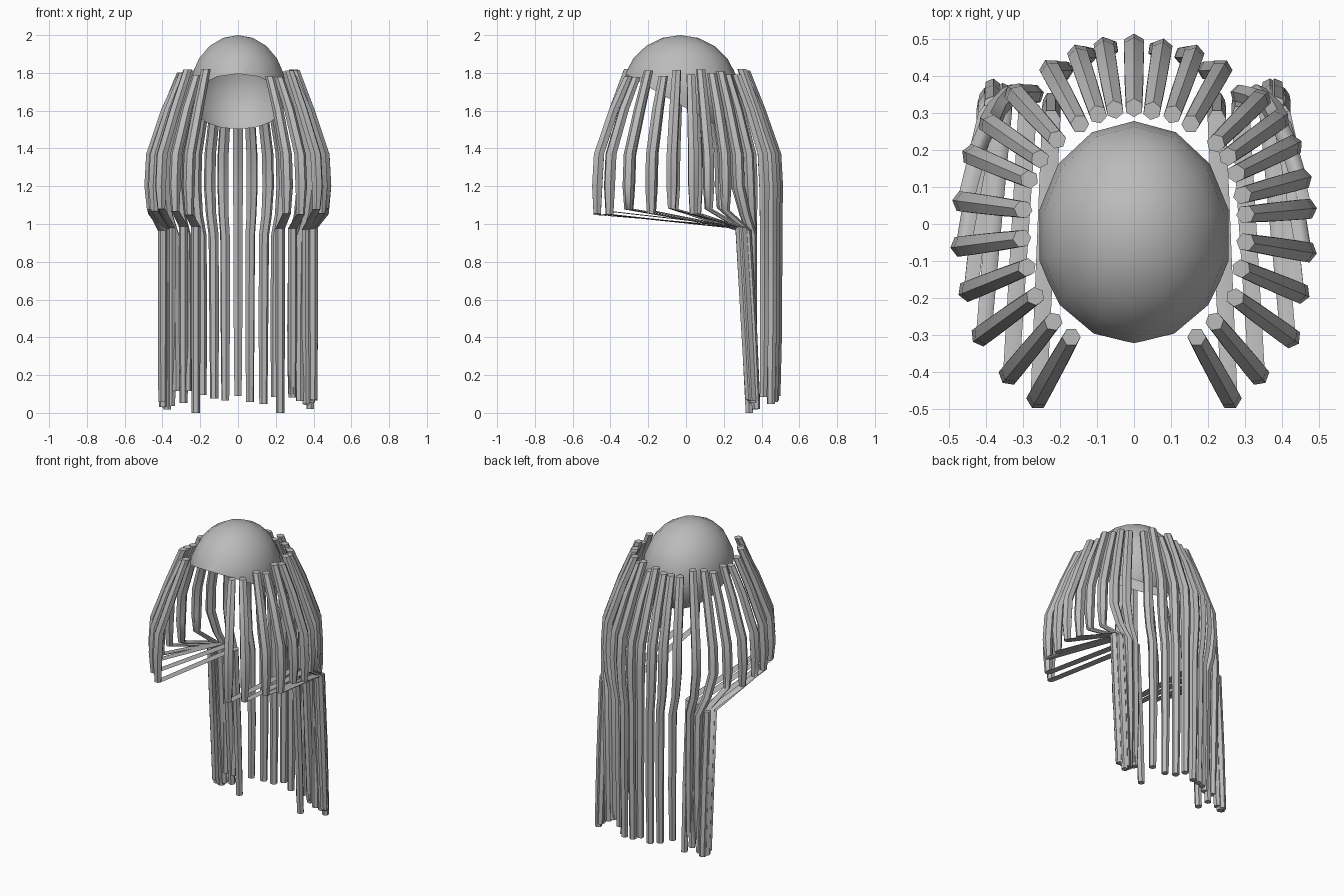
import bpy, bmesh, math, random
from mathutils import Vector

if "Cube" in bpy.data.objects:
    bpy.data.objects.remove(bpy.data.objects["Cube"])

random.seed(4)
grey = bpy.data.materials.new("hair grey")
grey.diffuse_color = (0.5, 0.5, 0.5, 1)
grey.use_nodes = True
grey.node_tree.nodes["Principled BSDF"].inputs["Base Color"].default_value = grey.diffuse_color


def finish(bm, name, angle):
    bmesh.ops.recalc_face_normals(bm, faces=bm.faces)
    mesh = bpy.data.meshes.new(name)
    bm.to_mesh(mesh)
    bm.free()
    mesh.materials.append(grey)
    ob = bpy.data.objects.new(name, mesh)
    bpy.context.collection.objects.link(ob)
    bpy.ops.object.select_all(action='DESELECT')
    ob.select_set(True)
    bpy.context.view_layer.objects.active = ob
    bpy.ops.object.shade_smooth_by_angle(angle=math.radians(angle))
    return ob


def strand(name, rings, facing, sides=6):
    """Loft level rings (x, y, z, radius) into a closed tube."""
    bm = bmesh.new()
    loops = []
    for x, y, z, r in rings:
        loops.append([bm.verts.new((x + r * math.cos(facing + i * math.tau / sides),
                                    y + r * math.sin(facing + i * math.tau / sides), z))
                      for i in range(sides)])
    for a, b in zip(loops, loops[1:]):
        for i in range(sides):
            j = (i + 1) % sides
            bm.faces.new((a[i], a[j], b[j], b[i]))
    bm.faces.new(loops[0])
    bm.faces.new(loops[-1])
    finish(bm, name, 50)


# scalp cap: half ellipsoid, cut low at the back and high over the forehead
bm = bmesh.new()
bmesh.ops.create_uvsphere(bm, u_segments=14, v_segments=10, radius=1)
for v in bm.verts:
    v.co = Vector((v.co.x * 0.262, v.co.y * 0.308 - 0.03, v.co.z * 0.30 + 1.70))
bmesh.ops.bisect_plane(bm, geom=bm.verts[:] + bm.edges[:] + bm.faces[:],
                       plane_co=(0, -0.33, 1.80), plane_no=(0, 0.30, 0.53),
                       clear_inner=True)
finish(bm, "scalp_cap", 60)

# widest point of each strand, seen from above
side_right = [(0.26, -0.47), (0.335, -0.405), (0.42, -0.305), (0.445, -0.185),
              (0.463, -0.075), (0.463, 0.04), (0.45, 0.12), (0.425, 0.21)]
side_left = [(-0.26, -0.47), (-0.335, -0.405), (-0.41, -0.30), (-0.445, -0.18),
             (-0.465, -0.06), (-0.46, 0.06), (-0.435, 0.185)]
back = [(0.39, 0.28), (0.34, 0.335), (0.235, 0.415), (0.16, 0.455), (0.075, 0.47),
        (0.0, 0.483), (-0.08, 0.475), (-0.15, 0.455), (-0.225, 0.415),
        (-0.32, 0.35), (-0.39, 0.27)]


def crown(x, y):
    """Upper part shared by all strands, from the scalp out to the widest point."""
    top = 1.80 + random.uniform(-0.025, 0.025)
    return [(0.65 * x, 0.65 * y, top, 0.025),
            (0.81 * x, 0.81 * y, 1.61, 0.029),
            (0.98 * x, 0.98 * y, 1.37, 0.031),
            (x, y, 1.20, 0.031)]


# side strands: hang beside the face, sweep back flat, then fall behind
for label, points in (("right", side_right), ("left", side_left)):
    for n, (x, y) in enumerate(points):
        low_x, low_y = 0.86 * x, 0.285 + 0.012 * (n % 4)
        bend = 1.065 + random.uniform(-0.02, 0.02)
        rings = crown(x, y) + [
            (0.99 * x, y, bend, 0.022),
            (low_x, low_y, 0.975 + random.uniform(-0.01, 0.015), 0.025),
            (low_x, low_y + 0.03, 0.45, 0.025),
            (low_x, low_y + 0.05, random.uniform(0.0, 0.09) if n else 0.0, 0.022)]
        strand(f"side_strand_{label}_{n + 1}", rings, math.atan2(y, x))

# back strands: fall straight down behind the neck
for n, (x, y) in enumerate(back):
    low_y = max(y, 0.35)
    rings = crown(x, y) + [
        (0.95 * x, 0.5 * (y + low_y), 1.05, 0.028),
        (0.86 * x, low_y, 0.94, 0.027),
        (0.84 * x, low_y, 0.45, 0.026),
        (0.84 * x, low_y - 0.005, random.uniform(0.04, 0.12), 0.022)]
    strand(f"back_strand_{n + 1}", rings, math.atan2(y, x))
